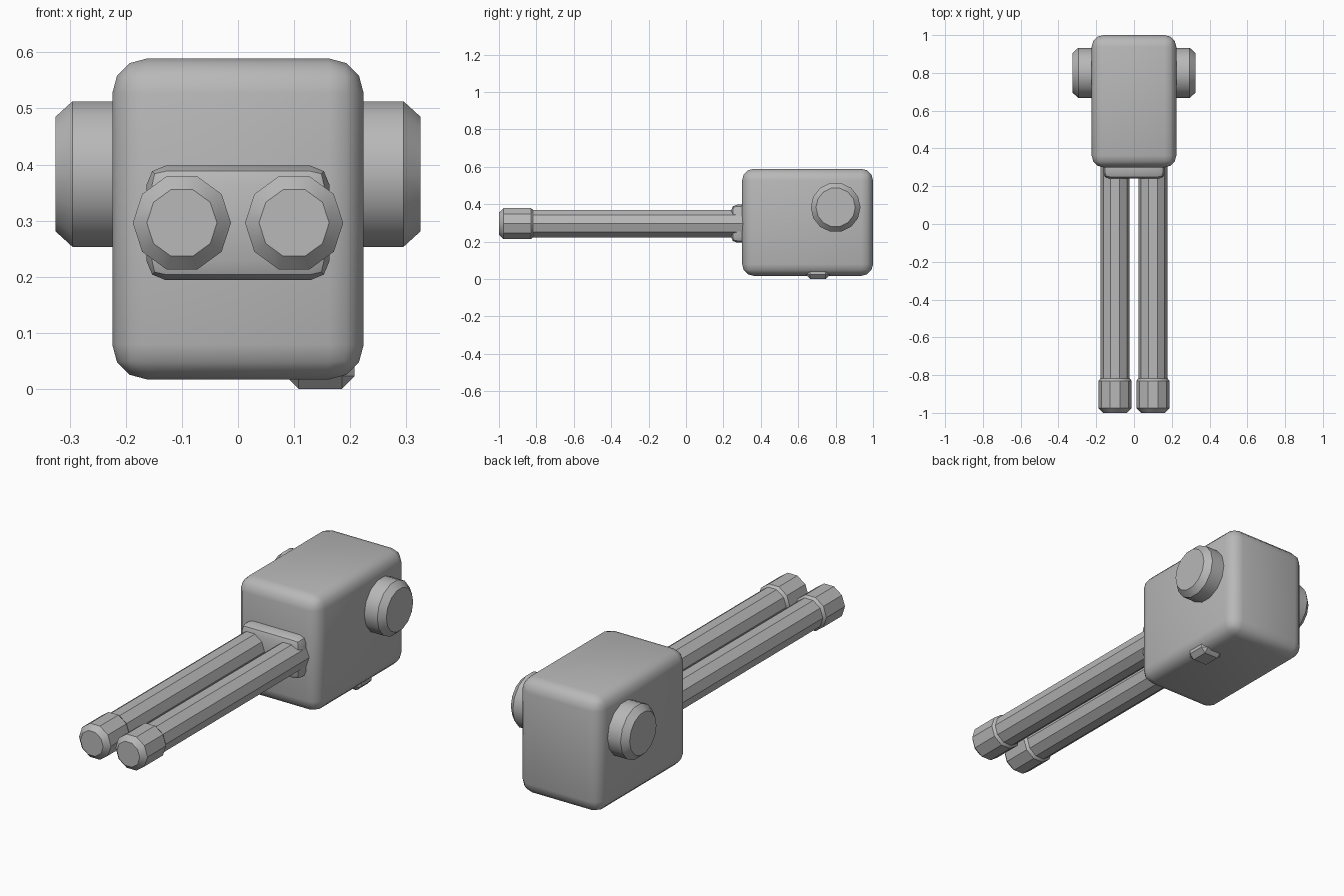
import bpy, bmesh, math
from mathutils import Matrix, Vector

if "Cube" in bpy.data.objects:
    bpy.data.objects.remove(bpy.data.objects["Cube"])

metal = bpy.data.materials.new("plain_grey")
metal.diffuse_color = (0.48, 0.48, 0.48, 1)
metal.use_nodes = True
metal.node_tree.nodes["Principled BSDF"].inputs["Base Color"].default_value = metal.diffuse_color


def finish(name, bm):
    bmesh.ops.recalc_face_normals(bm, faces=bm.faces)
    mesh = bpy.data.meshes.new(name)
    bm.to_mesh(mesh)
    bm.free()
    obj = bpy.data.objects.new(name, mesh)
    bpy.context.collection.objects.link(obj)
    mesh.materials.append(metal)
    bpy.ops.object.select_all(action='DESELECT')
    obj.select_set(True)
    bpy.context.view_layer.objects.active = obj
    bpy.ops.object.shade_smooth_by_angle(angle=math.radians(32))
    return obj


def bevel_box(name, lo, hi, width, segments):
    lo, hi = Vector(lo), Vector(hi)
    bm = bmesh.new()
    bmesh.ops.create_cube(bm, size=1, matrix=Matrix.Translation((lo + hi) / 2)
                          @ Matrix.Diagonal((*(hi - lo), 1)))
    bmesh.ops.bevel(bm, geom=bm.edges[:], offset=width, segments=segments,
                    profile=0.5, affect='EDGES')
    return finish(name, bm)


def turned(name, profile, sides, place):
    """Capped solid from (distance, radius) pairs; place maps (d, u, v) to a point."""
    bm = bmesh.new()
    rings = []
    for d, r in profile:
        angles = [2 * math.pi * i / sides for i in range(sides)]
        rings.append([bm.verts.new(place(d, r * math.cos(a), r * math.sin(a)))
                      for a in angles])
    for a, b in zip(rings, rings[1:]):
        for i in range(sides):
            j = (i + 1) % sides
            bm.faces.new((a[i], a[j], b[j], b[i]))
    bm.faces.new(rings[0])
    bm.faces.new(rings[-1])
    return finish(name, bm)


# Rounded housing, front mounting plate and small underside foot
bevel_box("housing", (-0.224, 0.30, 0.017), (0.224, 1.0, 0.589), 0.062, 3)
bevel_box("barrel_mount", (-0.163, 0.24, 0.194), (0.163, 0.36, 0.398), 0.034, 2)
bevel_box("underside_foot", (0.085, 0.64, 0.0), (0.208, 0.77, 0.075), 0.023, 1)

# Mirrored ten-sided barrels with thicker muzzles, and side pivot drums
barrel = [(-1.0, 0.0625), (-0.975, 0.0875), (-0.83, 0.0875),
          (-0.817, 0.077), (0.32, 0.077)]
drum = [(0.15, 0.133), (0.295, 0.133), (0.325, 0.105)]
for side, s in (("left", -1), ("right", 1)):
    turned(side + "_barrel", barrel, 10,
           lambda d, u, v: (s * 0.1 + u, d, 0.296 + v))
    turned(side + "_pivot_drum", drum, 14,
           lambda d, u, v: (s * d, 0.80 + u, 0.383 + v))
